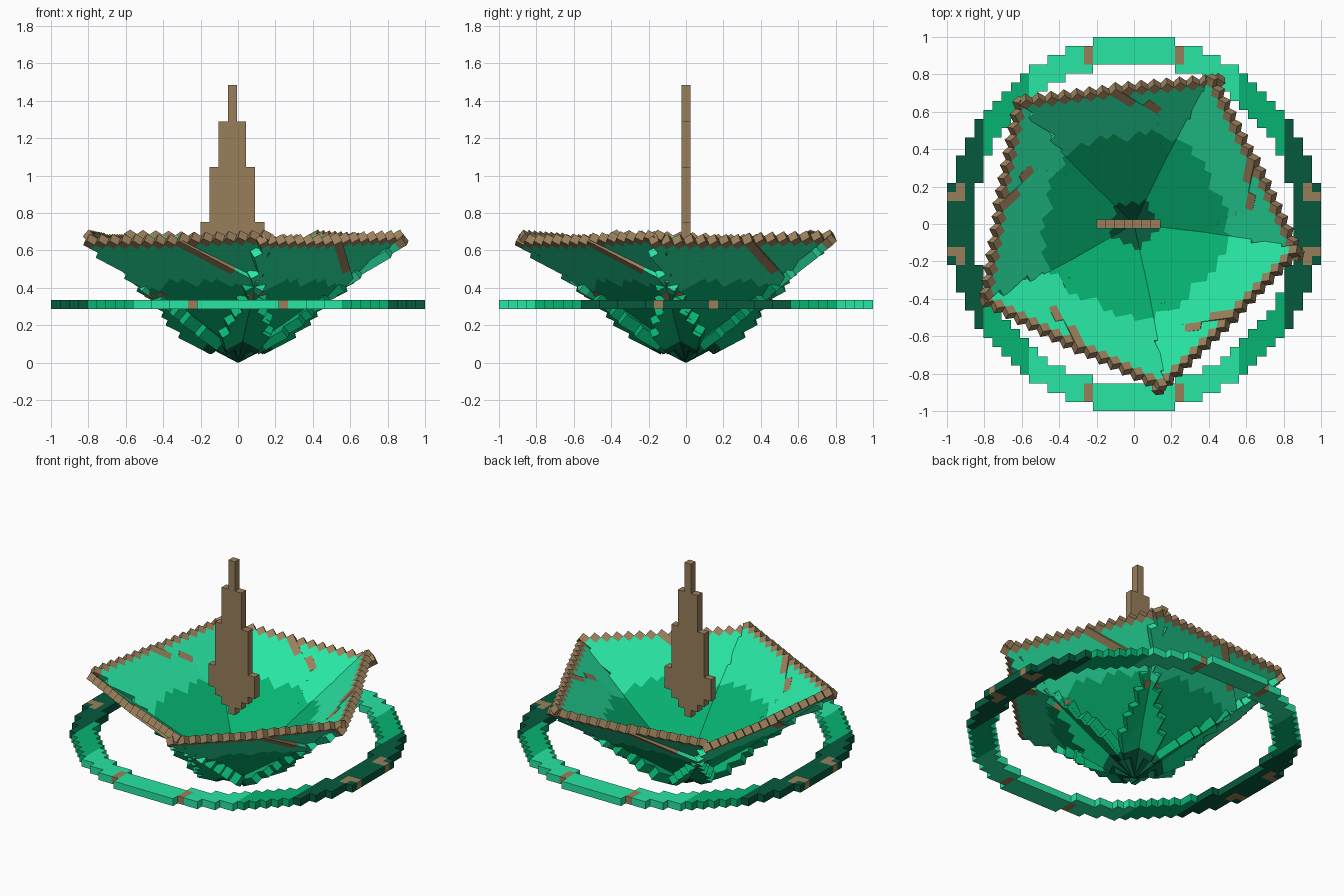
import bpy, bmesh, math
from mathutils import Matrix, Vector

if "Cube" in bpy.data.objects:
    bpy.data.objects.remove(bpy.data.objects["Cube"])

P = 2 / 41            # size of one block
S2 = math.sqrt(0.5)


def material(name, rgb):
    m = bpy.data.materials.new(name)
    lin = [((c / 255 + 0.055) / 1.055) ** 2.4 for c in rgb]
    m.diffuse_color = (*lin, 1)
    m.use_nodes = True
    m.node_tree.nodes["Principled BSDF"].inputs["Base Color"].default_value = m.diffuse_color
    return m


LIGHT, MID, DARK, BROWN = range(4)
MATS = [material("light green", (40, 230, 163)), material("mid green", (6, 180, 114)),
        material("dark green", (5, 90, 61)), material("brown", (154, 127, 91))]


def plate(name, cells, matrix, thick=P):
    """Flat plate of square blocks; cells maps (a, b) to a material index."""
    bm = bmesh.new()
    verts = {}

    def vert(a, b, top):
        key = (a, b, top)
        if key not in verts:
            verts[key] = bm.verts.new(((a - .5) * P, (b - .5) * P, 0 if top else -thick))
        return verts[key]

    def face(mat, *keys):
        bm.faces.new([vert(*k) for k in keys]).material_index = mat

    for (a, b), mat in cells.items():
        c = [(a, b), (a + 1, b), (a + 1, b + 1), (a, b + 1)]
        face(mat, *[(*k, 1) for k in c])
        face(mat, *[(*k, 0) for k in reversed(c)])
        for i, (da, db) in enumerate([(0, -1), (1, 0), (0, 1), (-1, 0)]):
            if (a + da, b + db) not in cells:
                p, q = c[i], c[(i + 1) % 4]
                face(mat, (*p, 0), (*q, 0), (*q, 1), (*p, 1))
    me = bpy.data.meshes.new(name)
    bm.transform(matrix)
    bm.to_mesh(me)
    bm.free()
    for m in MATS:
        me.materials.append(m)
    ob = bpy.data.objects.new(name, me)
    bpy.context.collection.objects.link(ob)
    return ob


# Flat stepped ring
def ring_colour(x, y):
    x, y = abs(x), abs(y)
    if x == 5 and y in (18, 19):
        return BROWN
    if (y == 3 and x >= 19) or (y == 4 and x == 19):
        return BROWN
    return DARK if x > 16 and y <= 11 else MID if x > 11 else LIGHT


ring = {(x, y): ring_colour(x, y) for x in range(-20, 21) for y in range(-20, 21)
        if 17.5 < math.hypot(x, y) <= 20.51}
plate("ring", ring, Matrix.Translation((0, 0, 0.335)))

# Upright stepped spike, listed from the top down as (half width, rows)
spike, row = {}, 0
for half, rows in [(0, 4), (1, 5), (2, 6), (3, 3), (2, 1), (1, 1), (0, 1)]:
    for _ in range(rows):
        for x in range(-half, half + 1):
            spike[(x, row)] = BROWN
        row -= 1
plate("spike", spike, Matrix.Translation((-0.03, -P / 2, 1.485 - P / 2))
      @ Matrix.Rotation(math.pi / 2, 4, 'X'))


# Bowl petals: blocks on a diagonal grid, each side made of two crossing plates
def petal_cells(limit):
    cells = {}
    for a in range(-20, 40):
        for b in range(-20, 40):
            u, v = (a - b) * P * S2, (a + b) * P * S2
            width = 0.585 * v + max(0.01, min(0.05 + 0.8 * v, 0.2 * (1 - v / 0.65)))
            top = limit(u)
            if v < -0.001 or v > top or abs(u) > width:
                continue
            d = math.hypot(u, v) + 0.025 * math.sin(u * 31 + 1)
            mat = DARK if d < 0.17 else MID if d < 0.64 else LIGHT
            if v > top - 0.045 and u > -0.25 or v > 0.905:
                mat = BROWN
            cells[(a, b)] = mat
    return cells


RIM = 0.95
inner = petal_cells(lambda u: RIM if u < -0.05 else
                    RIM - 0.6 * (u + 0.05) if u < 0.2 else 0.55)
outer = petal_cells(lambda u: RIM if u > -0.05 else RIM + 0.95 * (u + 0.05))
slope = math.atan2(0.63, 0.735)
diagonal = Matrix.Rotation(math.pi / 4, 4, 'Z')
twist = (Matrix.Translation((0.2, 0, 0)) @ Matrix.Rotation(math.radians(2.5), 4, 'Y')
         @ Matrix.Translation((-0.2, 0, 0)))
petals = []
for k, deg in enumerate((25, 95, 169, 243, 314)):
    az = math.radians(deg)
    u = Vector((math.sin(az), -math.cos(az), 0))
    v = Vector((math.cos(az) * math.cos(slope), math.sin(az) * math.cos(slope), math.sin(slope)))
    frame = Matrix((u, v, u.cross(v))).transposed().to_4x4()
    petals.append(plate(f"petal_inner_{k + 1}", inner, frame @ twist @ diagonal))
    petals.append(plate(f"petal_outer_{k + 1}", outer, frame @ diagonal))

# Stand the bowl on the ground
low = min(w.co.z for o in petals for w in o.data.vertices)
for o in petals:
    o.data.transform(Matrix.Translation((0, 0, -low)))
